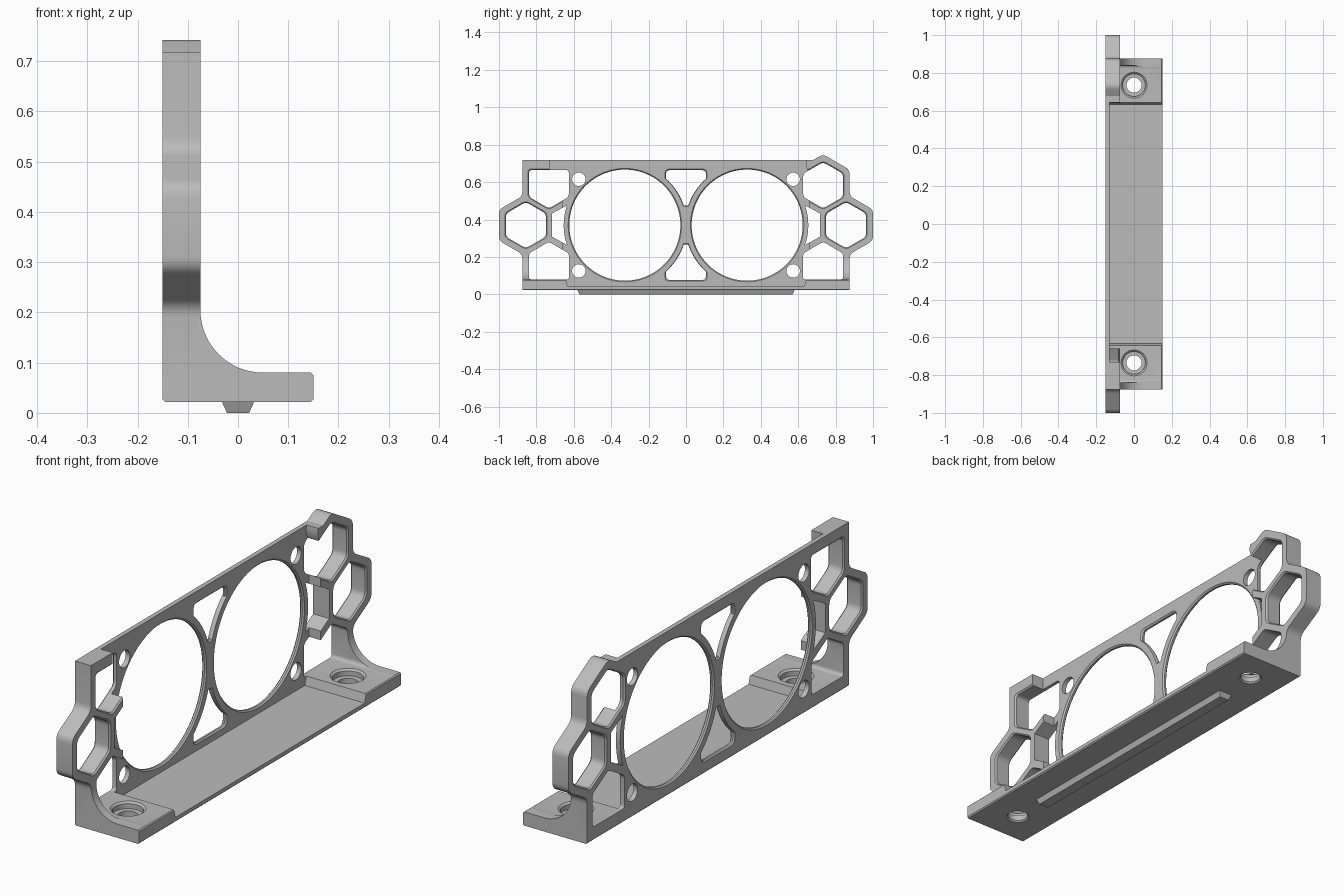
import bpy, bmesh, math
from mathutils import Vector

if "Cube" in bpy.data.objects:
    bpy.data.objects.remove(bpy.data.objects["Cube"], do_unlink=True)

grey = bpy.data.materials.new("plain_grey")
grey.use_nodes = True
COLOUR = (0.5, 0.5, 0.5, 1)
grey.diffuse_color = COLOUR
grey.node_tree.nodes["Principled BSDF"].inputs["Base Color"].default_value = COLOUR

BACK, THIN, FRONT = -0.15, -0.13, -0.075   # wall faces along x
HALF, MID = 0.107, 0.37                    # cell half width, lattice centre height
RAD = HALF / math.cos(math.pi / 6)
FAN_Y, CH = 0.327, 0.006


def loft(name, pts, sections, axis):
    """Stack copies of a closed outline along an axis; sections are (position, grow)."""
    n = len(pts)
    lo = [min(p[i] for p in pts) for i in (0, 1)]
    hi = [max(p[i] for p in pts) for i in (0, 1)]
    mid = [(a + b) / 2 for a, b in zip(lo, hi)]
    half = [(b - a) / 2 for a, b in zip(lo, hi)]
    bm = bmesh.new()
    rings = []
    for pos, grow in sections:
        ring = []
        for p in pts:
            co = [mid[i] + (p[i] - mid[i]) * (1 + grow / half[i]) for i in (0, 1)]
            co.insert(axis, pos)
            ring.append(bm.verts.new(co))
        rings.append(ring)
    for a, b in zip(rings, rings[1:]):
        for i in range(n):
            j = (i + 1) % n
            bm.faces.new((a[i], a[j], b[j], b[i]))
    bm.faces.new(rings[0])
    bm.faces.new(rings[-1])
    bmesh.ops.recalc_face_normals(bm, faces=bm.faces)
    mesh = bpy.data.meshes.new(name)
    bm.to_mesh(mesh)
    bm.free()
    mesh.materials.append(grey)
    ob = bpy.data.objects.new(name, mesh)
    bpy.context.scene.collection.objects.link(ob)
    return ob


def through(pts, front=FRONT):
    """Cutter through the wall, with a small chamfer on both faces."""
    return loft("cutter", pts, [(-0.3, CH), (BACK, CH), (BACK + CH, 0),
                                (front - CH, 0), (front, CH), (0.3, CH)], 0)


def arc(cx, cy, r, a0, a1, n):
    return [(cx + r * math.cos(a0 + (a1 - a0) * i / n),
             cy + r * math.sin(a0 + (a1 - a0) * i / n)) for i in range(n + 1)]


def circle(cx, cy, r, n=64):
    return arc(cx, cy, r, 0, math.tau, n)[:-1]


def rounded(pts, radius):
    """Round each corner; a third value on a point overrides the radius."""
    out = []
    for i, p in enumerate(pts):
        r = p[2] if len(p) > 2 else radius
        c, a, b = (Vector(q[:2]) for q in (p, pts[i - 1], pts[(i + 1) % len(pts)]))
        if r == 0:
            out.append(tuple(c))
            continue
        a, b = c + (a - c).normalized() * r, c + (b - c).normalized() * r
        for k in range(5):
            t = k / 4
            out.append(tuple(a * (1 - t) ** 2 + c * 2 * t * (1 - t) + b * t * t))
    return out


def hexagon(y, z):
    return [(y + RAD * math.sin(i * math.pi / 3), z + RAD * math.cos(i * math.pi / 3))
            for i in range(6)]


def house(y, z, flat, d):
    """Cell with its point facing the lattice centre and a flat far end."""
    return [(y - HALF, flat), (y + HALF, flat), (y + HALF, z + d * RAD / 2),
            (y, z + d * RAD), (y - HALF, z + d * RAD / 2)]


# Bracket: L section with a fillet, trimmed to the side outline
section = [(-0.145, 0.022), (0.145, 0.022), (0.15, 0.027), (0.15, 0.075), (0.145, 0.08)]
section += arc(0.05, 0.205, 0.125, -math.pi / 2, -math.pi, 12)
section += [(FRONT, 0.9), (BACK, 0.9), (BACK, 0.027)]
bracket = loft("bracket", section, [(-1.1, 0), (1.1, 0)], 1)

side = [(0.875, 0.215), (1, 0.287), (1, 0.453), (0.875, 0.525)]
outline = [(-0.875, 0.022, 0), (0.875, 0.022, 0)] + side
outline += [(0.875, 0.666), (0.733, 0.749), (0.678, 0.717, 0), (-0.875, 0.717, 0)]
outline += [(-y, z) for y, z in reversed(side)]
trim = loft("cutter", rounded(outline, 0.025), [(-0.3, 0), (0.3, 0)], 0)
cutters = []

# Recess that leaves the thin middle panel and thin shelf
recess = [(-0.632, 0.043), (0.632, 0.043), (0.645, 0.09), (0.66, 0.16), (0.66, 0.64),
          (0.64, 0.69), (0.67, 0.9), (-0.73, 0.9), (-0.73, 0.62), (-0.66, 0.56),
          (-0.66, 0.16), (-0.645, 0.09)]
cutters.append(loft("cutter", recess, [(THIN, 0), (0.3, 0)], 0))

# Honeycomb cells at both ends, fan openings and holes
COL, ROW = 0.733, 0.213
for s in (-1, 1):
    cutters.append(through(rounded(hexagon(s * 0.856, MID), 0.02)))
    low = house(s * COL, MID - ROW, 0.079, 1)
    cutters.append(loft("cutter", rounded(low, 0.015), [(-0.3, 0), (0.3, 0)], 0))
    # partial cell ending on the fan ring
    bow = arc(s * FAN_Y, MID, 0.327, -0.33, 0.33, 10)
    bow = [(s * FAN_Y + s * abs(y - s * FAN_Y), z) if s > 0 else (-y - 2 * FAN_Y, z)
           for y, z in bow]
    cell = bow + [(s * 0.717, MID + RAD / 2), (s * 0.717, MID - RAD / 2)]
    cutters.append(loft("cutter", cell, [(-0.3, 0), (0.3, 0)], 0))
    # fan opening
    cutters.append(through(circle(s * FAN_Y, MID, 0.297, 96), THIN))
    for z in (0.125, 0.615):
        cutters.append(loft("cutter", circle(s * 0.573, z, 0.036, 32),
                            [(-0.3, 0), (0.3, 0)], 0))
    # window between the fans, above and below
    rim = [(0.107 - 0.095 * k / 8) for k in range(9)]
    curve = [(y, MID + s * math.sqrt(0.332 ** 2 - (FAN_Y - y) ** 2)) for y in rim]
    top = MID + s * 0.294
    window = [(0.088, top), (0.102, top - s * 0.006), (0.107, top - s * 0.02)] + curve
    window += [(-y, z) for y, z in reversed(window)]
    cutters.append(through(window, THIN))
    # stepped screw hole
    cutters.append(loft("cutter", circle(0, s * 0.735, 0.04, 48),
                        [(-0.1, 0.006), (0.022, 0.006), (0.028, 0), (0.05, 0),
                         (0.051, 0.02), (0.072, 0.02), (0.08, 0.03), (0.2, 0.03)], 2))
cutters.append(through(rounded(hexagon(COL, MID + ROW), 0.02)))
cutters.append(through(rounded(house(-COL, MID + ROW, 0.665, -1), 0.02)))

for cutter, mode in [(trim, 'INTERSECT')] + [(c, 'DIFFERENCE') for c in cutters]:
    mod = bracket.modifiers.new("cut", 'BOOLEAN')
    mod.operation, mod.solver, mod.object = mode, 'EXACT', cutter
    cutter.hide_render = True
bpy.context.view_layer.update()
shape = bpy.data.meshes.new_from_object(
    bracket.evaluated_get(bpy.context.evaluated_depsgraph_get()))
bracket.modifiers.clear()
bracket.data = shape
for cutter in [trim] + cutters:
    bpy.data.objects.remove(cutter, do_unlink=True)

# Locating ridge under the shelf
strip = [(-0.022, -0.57), (0.022, -0.57), (0.022, 0.57), (-0.022, 0.57)]
loft("bottom_ridge", strip, [(0, 0), (0.022, 0.01), (0.024, 0.01)], 2)

bpy.ops.object.select_all(action='DESELECT')
bracket.select_set(True)
bpy.context.view_layer.objects.active = bracket
bpy.ops.object.shade_smooth_by_angle(angle=math.radians(30))
